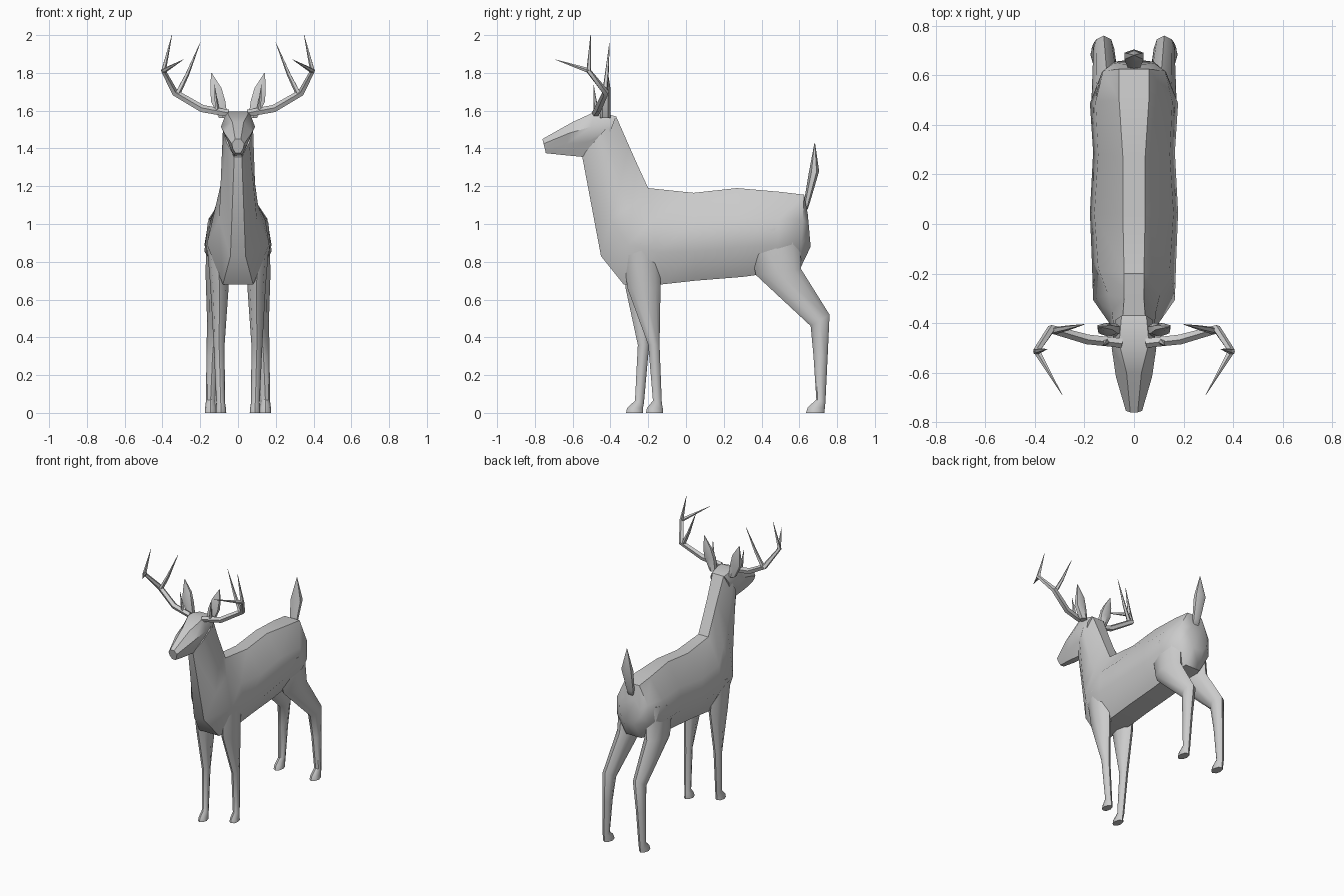
import bpy, bmesh, math
from mathutils import Vector


def loft(name, rings, mirror=False):
    """Skin a list of equal-length vertex rings and cap both ends."""
    bm = bmesh.new()
    rows = [[bm.verts.new(p) for p in r] for r in rings]
    n = len(rows[0])
    for a, b in zip(rows, rows[1:]):
        for i in range(n):
            j = (i + 1) % n
            bm.faces.new((a[i], a[j], b[j], b[i]))
    bm.faces.new(rows[0])
    bm.faces.new(rows[-1])
    bmesh.ops.remove_doubles(bm, verts=bm.verts, dist=0.0005)
    bmesh.ops.recalc_face_normals(bm, faces=bm.faces)
    me = bpy.data.meshes.new(name)
    bm.to_mesh(me)
    bm.free()
    me.shade_smooth()
    me.set_sharp_from_angle(angle=math.radians(45))
    ob = bpy.data.objects.new(name, me)
    bpy.context.collection.objects.link(ob)
    if mirror:
        ob.modifiers.new("Mirror", 'MIRROR').use_mirror_merge = False
    return ob


def section(ya, za, yb, zb, *widths):
    """Symmetric section from top point a to bottom point b with half widths."""
    k = len(widths) - 1
    right = [Vector((w, ya + (yb - ya) * i / k, za + (zb - za) * i / k))
             for i, w in enumerate(widths)]
    return right + [Vector((-p.x, p.y, p.z)) for p in reversed(right)]


def oval(yf, zf, yb, zb, x, rx, n=8):
    """Oval section running from a front point to a back point."""
    out = []
    for i in range(n):
        a = 2 * math.pi * i / n
        t = 0.5 - 0.5 * math.cos(a)
        out.append(Vector((x + rx * math.sin(a), yf + (yb - yf) * t, zf + (zb - zf) * t)))
    return out


def tube(name, pts, n=5):
    """Tapered tube along (x, y, z, radius) points, mirrored in x."""
    P = [Vector(p[:3]) for p in pts]
    rings = []
    for i, p in enumerate(P):
        d = (P[min(i + 1, len(P) - 1)] - P[max(i - 1, 0)]).normalized()
        u = d.cross(Vector((0, 1, 0.15))).normalized()
        v = d.cross(u)
        rings.append([p + pts[i][3] * (u * math.cos(2 * math.pi * k / n)
                                       + v * math.sin(2 * math.pi * k / n)) for k in range(n)])
    return loft(name, rings, True)


# Torso and neck, from rump to throat
loft("body", [section(*s) for s in (
    (.645, 1.05, .66, .88, .04, .08, .08, .04),
    (.625, 1.155, .605, .765, .06, .125, .13, .06),
    (.50, 1.17, .48, .745, .06, .155, .178, .08),
    (.27, 1.19, .30, .72, .045, .145, .165, .08),
    (.04, 1.165, .05, .70, .045, .16, .178, .08),
    (-.20, 1.19, -.13, .68, .04, .145, .17, .08),
    (-.26, 1.32, -.33, .68, .04, .105, .165, .08),
    (-.30, 1.41, -.45, .83, .04, .09, .10, .04),
    (-.37, 1.57, -.55, 1.36, .045, .08, .06, .02))])

# Head
loft("head", [section(*s) for s in (
    (-.37, 1.57, -.42, 1.44, .05, .075, .07, .05),
    (-.48, 1.595, -.545, 1.355, .06, .09, .055, .022),
    (-.60, 1.54, -.65, 1.365, .03, .073, .05, .022),
    (-.76, 1.45, -.742, 1.375, .015, .033, .028, .014))])

# Front legs: the one on -x is set further forward
front = ((-.34, .90, -.14, .90, .105, .06), (-.31, .66, -.135, .66, .098, .048),
         (-.20, .36, -.14, .36, .10, .029), (-.175, .065, -.128, .05, .092, .023),
         (-.207, .025, -.123, .025, .09, .026), (-.212, 0, -.123, 0, .09, .028))
for label, side, shifts in (("right", 1, (0,) * 6),
                            ("left", -1, (0, -.01, -.055, -.095, -.105, -.105))):
    loft("front_leg_" + label, [oval(yf + s, zf, yb + s, zb, side * x, r)
                                for (yf, zf, yb, zb, x, r), s in zip(front, shifts)])

# Hind legs
loft("hind_legs", [oval(*s) for s in (
    (.32, .95, .60, 1.0, .095, .07), (.37, .73, .61, .76, .11, .062),
    (.66, .46, .76, .52, .122, .042), (.675, .30, .75, .30, .135, .032),
    (.69, .07, .738, .055, .145, .025), (.645, .03, .735, .025, .145, .029),
    (.635, 0, .733, 0, .145, .031))], True)

# Tail
loft("tail", [oval(*s, n=6) for s in (
    (.615, 1.06, .645, 1.08, 0, .025), (.625, 1.12, .655, 1.11, 0, .03),
    (.65, 1.27, .705, 1.28, 0, .045), (.68, 1.43, .683, 1.43, 0, .002))])

# Ears
loft("ears", [oval(*s, n=6) for s in (
    (-.455, 1.56, -.40, 1.56, .078, .026), (-.455, 1.65, -.40, 1.65, .105, .044),
    (-.435, 1.72, -.40, 1.72, .117, .034), (-.416, 1.80, -.413, 1.80, .141, .002))], True)

# Antlers: main beam and tines
tube("antler_beam", [(.05, -.48, 1.585, .02), (.19, -.465, 1.61, .021), (.335, -.425, 1.695, .019),
                     (.395, -.515, 1.81, .014), (.35, -.505, 2.0, .001)])
tube("antler_brow_tine", [(.11, -.475, 1.59, .014), (.125, -.49, 1.74, .001)])
tube("antler_rear_tine", [(.32, -.43, 1.69, .015), (.27, -.42, 1.79, .011), (.20, -.405, 1.96, .001)])
tube("antler_front_tine", [(.395, -.51, 1.81, .014), (.29, -.69, 1.87, .001)])
